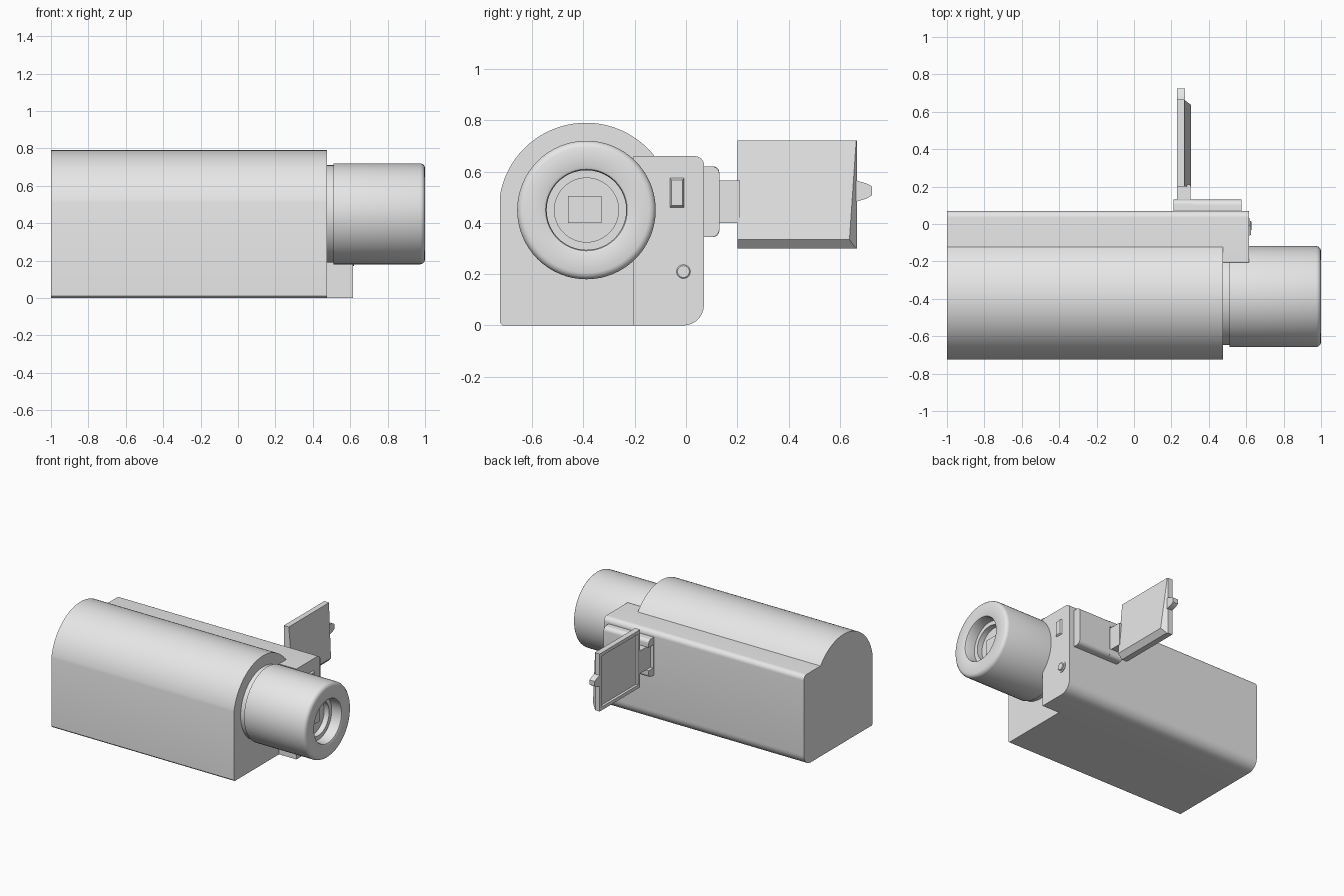
import bpy, bmesh, math
from mathutils import Vector

if "Cube" in bpy.data.objects:
    bpy.data.objects.remove(bpy.data.objects["Cube"])

grey = bpy.data.materials.new("light_grey")
grey.diffuse_color = (0.8, 0.8, 0.8, 1)
grey.use_nodes = True
grey.node_tree.nodes["Principled BSDF"].inputs["Base Color"].default_value = grey.diffuse_color


def finish(name, bm, angle=30):
    bmesh.ops.remove_doubles(bm, verts=bm.verts, dist=1e-5)
    bmesh.ops.recalc_face_normals(bm, faces=bm.faces)
    mesh = bpy.data.meshes.new(name)
    bm.to_mesh(mesh)
    bm.free()
    mesh.materials.append(grey)
    ob = bpy.data.objects.new(name, mesh)
    bpy.context.collection.objects.link(ob)
    bpy.ops.object.select_all(action='DESELECT')
    ob.select_set(True)
    bpy.context.view_layer.objects.active = ob
    bpy.ops.object.shade_smooth_by_angle(angle=math.radians(angle))
    return ob


def rounded(corners):
    """Corners are (a, b, radius) with right angles; returns the outline."""
    out, n = [], len(corners)
    for i, (a, b, r) in enumerate(corners):
        p = Vector((a, b))
        if r == 0:
            out.append(p)
            continue
        d1 = (Vector(corners[i - 1][:2]) - p).normalized()
        d2 = (Vector(corners[(i + 1) % n][:2]) - p).normalized()
        c = p + r * (d1 + d2)
        for k in range(9):
            t = math.pi / 2 * k / 8
            out.append(c - r * (d1 * math.sin(t) + d2 * math.cos(t)))
    return out


def prism_mesh(outline, lo, hi, along='x'):
    """Extrude a (y, z) outline along x, or an (x, z) outline along y."""
    place = (lambda p, h: (h, p[0], p[1])) if along == 'x' else (lambda p, h: (p[0], h, p[1]))
    bm = bmesh.new()
    face = bm.faces.new([bm.verts.new(place(p, lo)) for p in outline])
    ext = bmesh.ops.extrude_face_region(bm, geom=[face], use_keep_orig=True)
    shift = Vector((hi - lo, 0, 0)) if along == 'x' else Vector((0, hi - lo, 0))
    bmesh.ops.translate(bm, vec=shift, verts=[v for v in ext['geom'] if isinstance(v, bmesh.types.BMVert)])
    bmesh.ops.recalc_face_normals(bm, faces=bm.faces)
    return bm


def prism(name, outline, lo, hi, along='x'):
    return finish(name, prism_mesh(outline, lo, hi, along))


def lathe(name, profile, cy, cz, steps=64):
    """Revolve (x, radius) points about an axis parallel to x."""
    bm = bmesh.new()
    vs = [bm.verts.new((x, cy + r, cz)) for x, r in profile]
    edges = [bm.edges.new(pair) for pair in zip(vs, vs[1:])]
    bmesh.ops.spin(bm, geom=vs + edges, cent=(0, cy, cz), axis=(1, 0, 0),
                   angle=2 * math.pi, steps=steps)
    return finish(name, bm)


# Main housing with an arched top
CY, CZ, R = -0.39, 0.45, 0.34
SEAM, DECK = -0.205, 0.66
a0 = math.asin((DECK - CZ) / R)
a1 = math.pi - math.acos(0.335 / R)
arch = [(CY + R * math.cos(a0 + (a1 - a0) * k / 40), CZ + R * math.sin(a0 + (a1 - a0) * k / 40))
        for k in range(41)]
prism("housing", [(SEAM, 0), (SEAM, DECK)] + arch + [(-0.725, 0.01), (-0.715, 0)], -1, 0.475)

# Rear side block carrying the controls
prism("side_block", rounded([(SEAM, 0, 0), (0.07, 0, 0.08), (0.07, DECK, 0.035), (SEAM, DECK, 0)]),
      -1, 0.615)

# Lens barrel with neck, rounded rim and stepped opening
LY = -0.388
lathe("lens_barrel", [(0.45, 0), (0.45, 0.26), (0.51, 0.26), (0.51, 0.27), (0.975, 0.27),
                      (0.987, 0.266), (0.996, 0.257), (1.0, 0.245), (1.0, 0.168), (0.996, 0.159),
                      (0.985, 0.155), (0.92, 0.155), (0.92, 0.125), (0.88, 0.125), (0.88, 0)],
      LY, CZ)
prism("lens_gate", rounded([(-0.46, 0.40, 0), (-0.33, 0.40, 0), (-0.33, 0.505, 0), (-0.46, 0.505, 0)]),
      0.875, 0.889)


# Raised switch with chamfered edges
bm = prism_mesh([(-0.07, 0.45), (0, 0.45), (0, 0.585), (-0.07, 0.585)], 0.60, 0.626)
for v in bm.verts:
    if v.co.x > 0.61:
        v.co.y += 0.013 if v.co.y < -0.03 else -0.013
        v.co.z += 0.018 if v.co.z < 0.5 else -0.018
finish("switch", bm, 15)

# Round button with collar
lathe("round_button", [(0.6, 0), (0.6, 0.04), (0.619, 0.04), (0.619, 0.027), (0.624, 0.027),
                       (0.627, 0.023), (0.627, 0)], -0.01, 0.21, 32)

# Hinge: solid base and a forked end
prism("hinge_base", rounded([(0.06, 0.345, 0), (0.13, 0.345, 0.03), (0.13, 0.62, 0.03), (0.06, 0.62, 0)]),
      0.315, 0.575)
prism("hinge_fork", rounded([(0.06, 0.345, 0), (0.13, 0.345, 0.025), (0.13, 0.398, 0), (0.075, 0.398, 0),
                             (0.075, 0.567, 0), (0.13, 0.567, 0), (0.13, 0.62, 0.025), (0.06, 0.62, 0)]),
      0.21, 0.315)
prism("hinge_arm", [(0.08, 0.40), (0.21, 0.40), (0.21, 0.565), (0.08, 0.565)], 0.23, 0.303)

# Fold-out screen: tapered slab, chamfered far edge, recessed display
bm = prism_mesh([(0.23, 0.30), (0.272, 0.30), (0.305, 0.335), (0.27, 0.72), (0.23, 0.72)],
                0.20, 0.667, 'y')
bmesh.ops.bisect_plane(bm, geom=bm.verts[:] + bm.edges[:] + bm.faces[:], clear_outer=True,
                       plane_co=(0.305, 0.637, 0), plane_no=(0.03, 0.04, 0))
bmesh.ops.holes_fill(bm, edges=[e for e in bm.edges if e.is_boundary])
bmesh.ops.recalc_face_normals(bm, faces=bm.faces)
display = [f for f in bm.faces if f.normal.x < -0.9]
bmesh.ops.inset_region(bm, faces=display, thickness=0.035)
bmesh.ops.inset_region(bm, faces=display, thickness=0.004, depth=-0.015)
finish("fold_out_screen", bm, 3)

# Latch tab on the screen edge
prism("latch_tab", [(0.65, 0.483), (0.665, 0.483), (0.705, 0.495), (0.725, 0.508), (0.725, 0.542),
                    (0.705, 0.553), (0.665, 0.565), (0.65, 0.565)], 0.23, 0.272)
